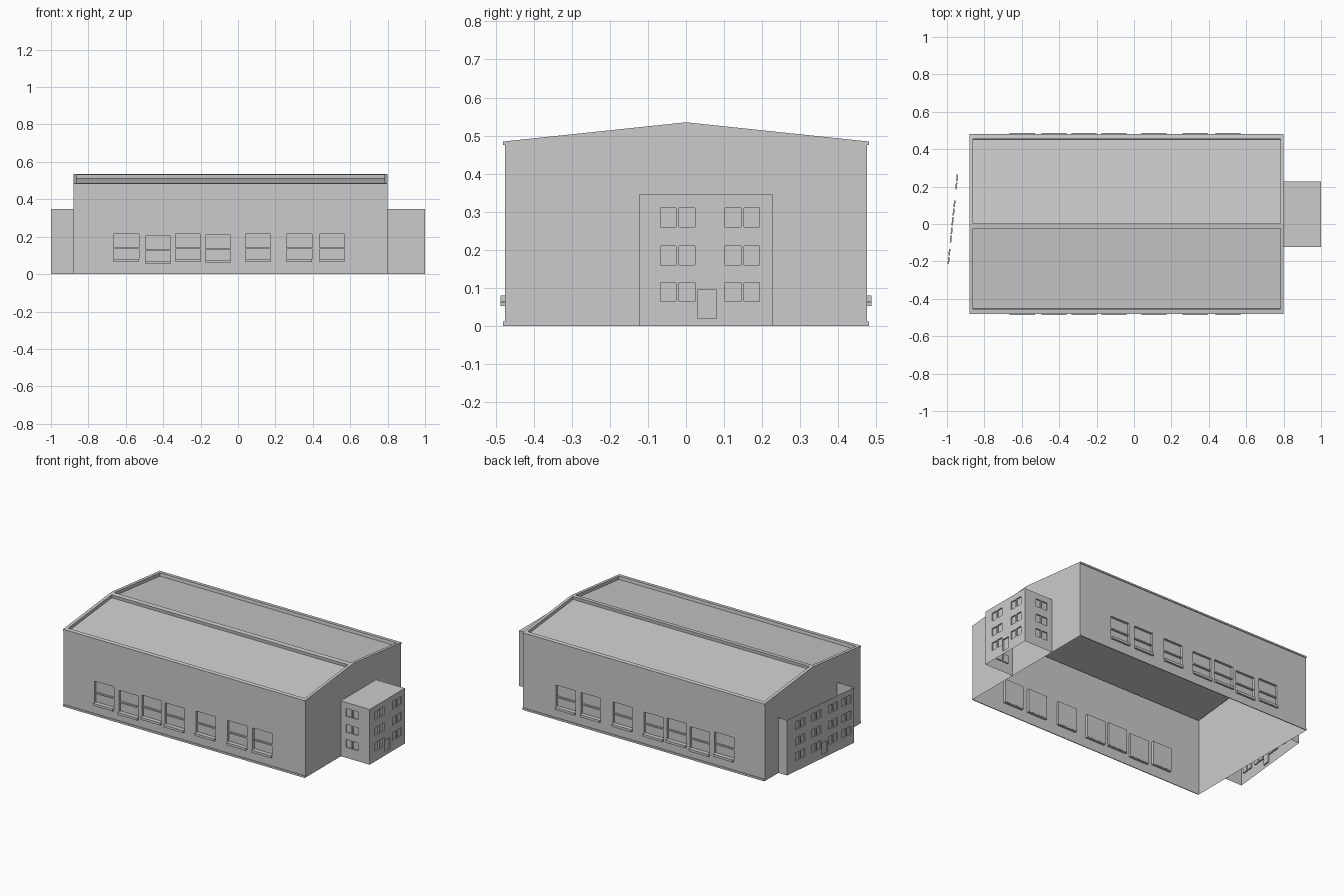
import bpy, bmesh
from mathutils import Vector, Matrix

if "Cube" in bpy.data.objects:
    bpy.data.objects.remove(bpy.data.objects["Cube"])

X0, X1, Y, EAVE, RIDGE = -0.88, 0.80, 0.475, 0.485, 0.535


def finish(name, bm):
    bmesh.ops.remove_doubles(bm, verts=bm.verts, dist=1e-5)
    me = bpy.data.meshes.new(name)
    bm.to_mesh(me)
    bm.free()
    ob = bpy.data.objects.new(name, me)
    bpy.context.collection.objects.link(ob)
    return ob


def panel(name, origin, u, v, w, h, pockets=(), depth=0.01):
    """Thin flat wall with rectangular pockets pushed in against its normal."""
    o, u, v = Vector(origin), Vector(u).normalized(), Vector(v).normalized()
    n = u.cross(v)
    bm = bmesh.new()

    def face(*pts):
        bm.faces.new([bm.verts.new(o + u * a + v * b - n * d) for a, b, d in pts])

    us = sorted({0, w, *[x for p in pockets for x in p[:2]]})
    vs = sorted({0, h, *[z for p in pockets for z in p[2:]]})
    for a, b in zip(us, us[1:]):
        for c, d in zip(vs, vs[1:]):
            mu, mv = (a + b) / 2, (c + d) / 2
            if not any(p[0] < mu < p[1] and p[2] < mv < p[3] for p in pockets):
                face((a, c, 0), (b, c, 0), (b, d, 0), (a, d, 0))
    for a, b, c, d in pockets:
        ring = [(a, c), (b, c), (b, d), (a, d)]
        face(*[(*p, depth) for p in ring])
        for p, q in zip(ring, ring[1:] + ring[:1]):
            face((*p, 0), (*q, 0), (*q, depth), (*p, depth))
    return finish(name, bm)


def boxes(name, specs):
    """Several boxes (x0, x1, y0, y1, z0, z1) in one object."""
    bm = bmesh.new()
    for a, b, c, d, e, f in specs:
        m = Matrix.Translation(((a + b) / 2, (c + d) / 2, (e + f) / 2))
        bmesh.ops.create_cube(bm, size=1, matrix=m @ Matrix.Diagonal((b - a, d - c, f - e, 1)))
    return finish(name, bm)


def window_pairs(starts, width):
    """Three storeys of two-pane windows."""
    gap = 0.008
    half = (width - gap) / 2
    return [(s + k * (half + gap), s + k * (half + gap) + half, z, z + 0.05)
            for s in starts for z in (0.065, 0.16, 0.26) for k in (0, 1)]


# Hall long walls with recessed windows, sills and cross bars
wins = [(-0.665, 0.07), (-0.495, 0.058), (-0.335, 0.07), (-0.175, 0.065),
        (0.04, 0.07), (0.26, 0.07), (0.435, 0.07)]
WW, WH, L = 0.135, 0.145, X1 - X0
for side, s in (("front", -1), ("back", 1)):
    if s < 0:
        pk = [(x - X0, x - X0 + WW, z, z + WH) for x, z in wins]
        panel("hall_front_wall", (X0, -Y, 0), (1, 0, 0), (0, 0, 1), L, EAVE, pk, 0.015)
    else:
        pk = [(X1 - x - WW, X1 - x, z, z + WH) for x, z in wins]
        panel("hall_back_wall", (X1, Y, 0), (-1, 0, 0), (0, 0, 1), L, EAVE, pk, 0.015)
    parts = []
    for x, z in wins:
        for y0, y1, z0, z1 in ((Y - 0.014, Y + 0.012, z - 0.005, z + 0.01),
                               (Y - 0.014, Y - 0.004, z + 0.065, z + 0.073)):
            lo, hi = sorted((s * y0, s * y1))
            parts.append((x, x + WW, lo, hi, z0, z1))
    boxes(side + "_window_sills_and_bars", parts)
    # Eave band and low plinth
    for nm, z0, z1 in (("eave_band", EAVE - 0.01, EAVE), ("plinth", 0, 0.012)):
        lo, hi = sorted((s * Y, s * (Y + 0.005)))
        boxes(side + "_" + nm, [(X0, X1, lo, hi, z0, z1)])

# Gable walls
for nm, x, s in (("right_gable", X1, 1), ("left_gable", X0, -1)):
    bm = bmesh.new()
    pts = [(-Y, 0), (Y, 0), (Y, EAVE), (0, RIDGE), (-Y, EAVE)][::s]
    bm.faces.new([bm.verts.new((x, y, z)) for y, z in pts])
    finish(nm, bm)

# Roof slopes with sunken panels inside a raised rim
rise = RIDGE - EAVE
slope = (Y * Y + rise * rise) ** 0.5
panel("roof_front", (X0, -Y, EAVE), (1, 0, 0), (0, Y, rise), L, slope,
      [(0.02, L - 0.018, 0.02, slope - 0.025)], 0.02)
panel("roof_back", (X1, Y, EAVE), (-1, 0, 0), (0, -Y, rise), L, slope,
      [(0.018, L - 0.02, 0.02, slope - 0.004)], 0.02)

# Right annex: three walls and a flat roof
AY0, AY1, AH, AW = -0.122, 0.227, 0.347, 0.2
panel("right_annex_front", (X1, AY0, 0), (1, 0, 0), (0, 0, 1), AW, AH,
      window_pairs([0.035], 0.085), 0.008)
panel("right_annex_back", (1, AY1, 0), (-1, 0, 0), (0, 0, 1), AW, AH,
      window_pairs([0.08], 0.085), 0.008)
panel("right_annex_end", (1, AY0, 0), (0, 1, 0), (0, 0, 1), AY1 - AY0, AH,
      window_pairs([0.055, 0.225], 0.09) + [(0.152, 0.202, 0.02, 0.095)], 0.008)
panel("right_annex_roof", (X1, AY0, AH), (1, 0, 0), (0, 1, 0), AW, AY1 - AY0)

# Left annex: open-topped screen with a slanted window wall
a, b = Vector((-0.94, 0.34, 0)), Vector((-1, -0.24, 0))
panel("left_annex_screen", a, b - a, (0, 0, 1), (b - a).length, AH,
      window_pairs([0.075, 0.215, 0.36, 0.475], 0.08) + [(0.305, 0.35, 0.02, 0.095)], 0.008)
panel("left_annex_front", b, (1, 0, 0), (0, 0, 1), X0 + 1, AH)
panel("left_annex_back", (X0, 0.34, 0), (-1, 0, 0), (0, 0, 1), X0 + 0.94 + 2 * -X0 - 1.76, AH)
